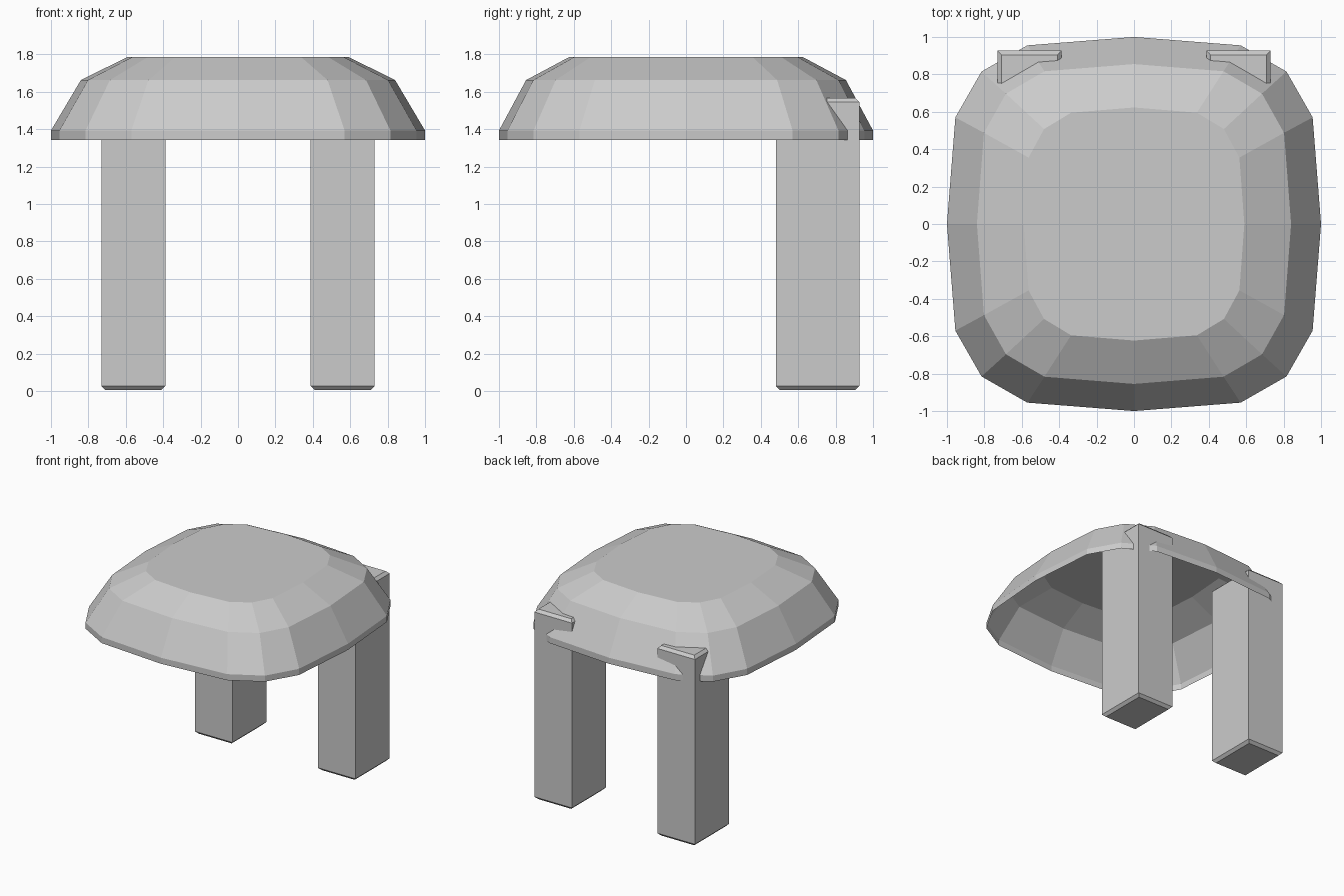
import bpy, bmesh
from mathutils import Vector

if "Cube" in bpy.data.objects:
    bpy.data.objects.remove(bpy.data.objects["Cube"])

def finish(bm, name):
    bmesh.ops.recalc_face_normals(bm, faces=bm.faces)
    mesh = bpy.data.meshes.new(name)
    bm.to_mesh(mesh)
    bm.free()
    obj = bpy.data.objects.new(name, mesh)
    bpy.context.collection.objects.link(obj)
    return obj

# Rounded-square outline: one quadrant turned four times
quadrant = [(1, 0), (0.955, 0.57), (0.815, 0.815), (0.57, 0.955)]
outline = []
for turn in range(4):
    for x, y in quadrant:
        for _ in range(turn):
            x, y = -y, x
        outline.append((x, y))

# Dome shell, open underneath: (x scale, y scale, height)
levels = [(1, 1, 1.343), (1, 1, 1.393), (0.84, 0.855, 1.663), (0.59, 0.623, 1.787)]
bm = bmesh.new()
rings = [[bm.verts.new((x * sx, y * sy, z)) for x, y in outline] for sx, sy, z in levels]
n = len(outline)
for low, high in zip(rings, rings[1:]):
    for i in range(n):
        j = (i + 1) % n
        bm.faces.new((low[i], low[j], high[j], high[i]))
bm.faces.new(rings[-1])
finish(bm, "domed_cap")

# Two back legs with chamfered ends
def leg(side, name):
    size = Vector((0.342, 0.445, 1.56))
    centre = Vector((side * 0.559, 0.704, 0.787))
    bm = bmesh.new()
    bmesh.ops.create_cube(bm, size=1)
    for v in bm.verts:
        v.co = v.co * size + centre
        v.co.z = 0.005 if v.co.z < 0.5 else 1.567
    ends = [e for e in bm.edges if abs(e.verts[0].co.z - e.verts[1].co.z) < 0.01]
    bmesh.ops.bevel(bm, geom=ends, offset=0.022, segments=1, affect='EDGES')
    finish(bm, name)

leg(-1, "left_leg")
leg(1, "right_leg")
